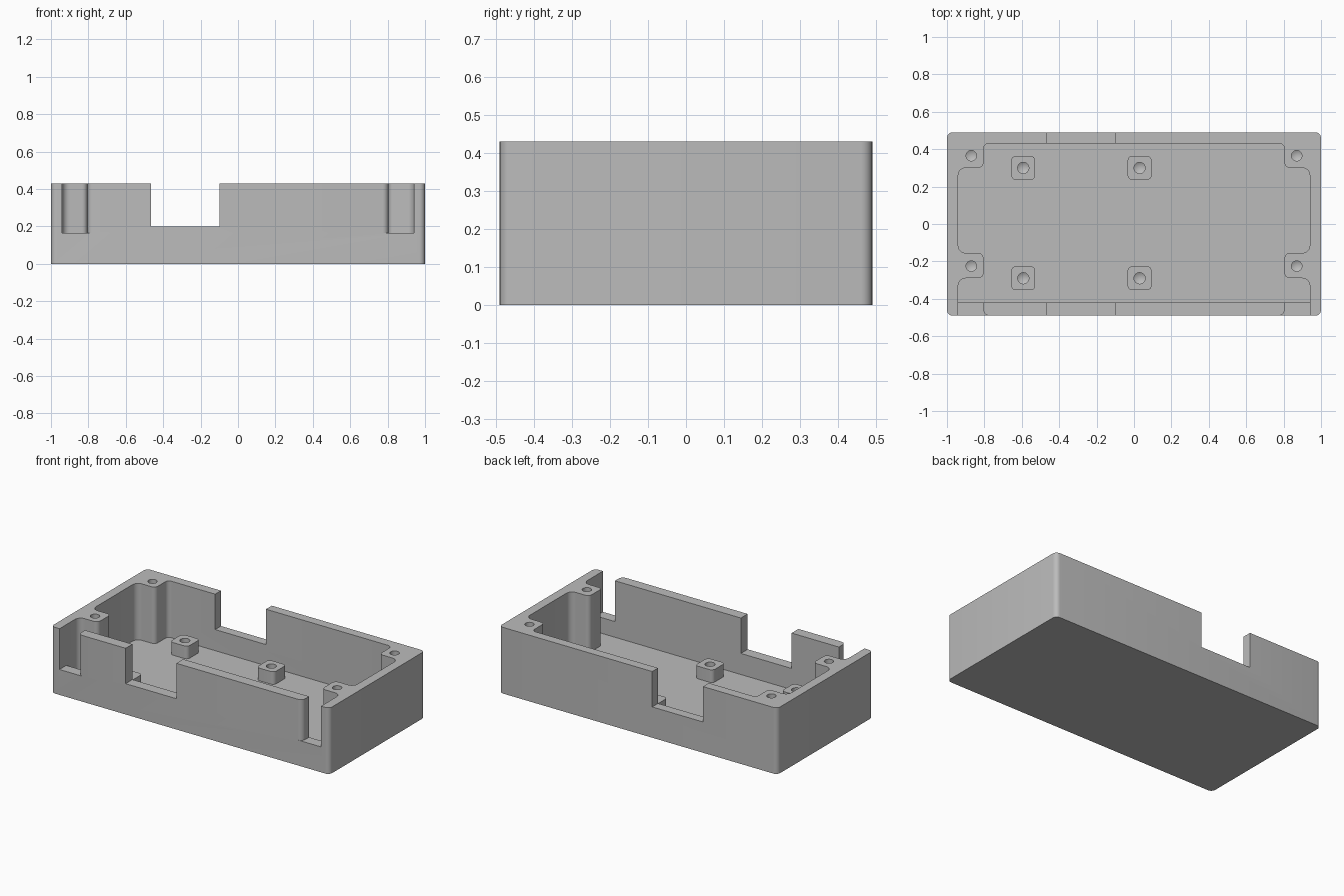
import bpy, bmesh, math
from mathutils import Vector

if "Cube" in bpy.data.objects:
    bpy.data.objects.remove(bpy.data.objects["Cube"])

grey = bpy.data.materials.new("plain grey")
grey.diffuse_color = (0.5, 0.5, 0.5, 1)
grey.use_nodes = True
grey.node_tree.nodes["Principled BSDF"].inputs["Base Color"].default_value = grey.diffuse_color


def fillet(points, steps=6):
    """Round the corners of an outline given as (x, y, radius)."""
    out = []
    for i, (x, y, r) in enumerate(points):
        p = Vector((x, y))
        if r == 0:
            out.append(p)
            continue
        a = (Vector(points[i - 1][:2]) - p).normalized()
        b = (Vector(points[(i + 1) % len(points)][:2]) - p).normalized()
        centre = p + (a + b) * r          # all corners are square
        for k in range(steps + 1):
            t = k / steps * math.pi / 2
            out.append(centre - b * r * math.cos(t) - a * r * math.sin(t))
    return out


def prism(name, outline, z0, z1):
    bm = bmesh.new()
    face = bm.faces.new([bm.verts.new((p[0], p[1], z0)) for p in outline])
    ext = bmesh.ops.extrude_face_region(bm, geom=[face])
    verts = [v for v in ext["geom"] if isinstance(v, bmesh.types.BMVert)]
    bmesh.ops.translate(bm, verts=verts, vec=(0, 0, z1 - z0))
    return finish(name, bm)


def finish(name, bm):
    bmesh.ops.recalc_face_normals(bm, faces=bm.faces)
    mesh = bpy.data.meshes.new(name)
    bm.to_mesh(mesh)
    bm.free()
    mesh.materials.append(grey)
    obj = bpy.data.objects.new(name, mesh)
    bpy.context.collection.objects.link(obj)
    return obj


def box(x0, x1, y0, y1, r=0):
    return fillet([(x0, y0, r), (x1, y0, r), (x1, y1, r), (x0, y1, r)])


def drill(x, y, r, top, depth, tip):
    """Round cutter with a conical tip."""
    bm = bmesh.new()
    n = 24
    rings = [[bm.verts.new((x + r * math.cos(k * math.tau / n),
                            y + r * math.sin(k * math.tau / n), z))
              for k in range(n)] for z in (top + 0.05, top - depth)]
    point = bm.verts.new((x, y, top - depth - tip))
    bm.faces.new(rings[0])
    for k in range(n):
        j = (k + 1) % n
        bm.faces.new((rings[0][k], rings[0][j], rings[1][j], rings[1][k]))
        bm.faces.new((rings[1][k], rings[1][j], point))
    return finish("drill_cutter", bm)


def cut(obj, cutter):
    cutter.hide_render = True
    mod = obj.modifiers.new("cut", "BOOLEAN")
    mod.operation, mod.solver, mod.object = "DIFFERENCE", "EXACT", cutter
    bpy.context.view_layer.objects.active = obj
    bpy.ops.object.modifier_apply(modifier=mod.name)
    bpy.data.objects.remove(cutter)


def smooth(obj):
    bpy.ops.object.select_all(action="DESELECT")
    obj.select_set(True)
    bpy.context.view_layer.objects.active = obj
    bpy.ops.object.shade_smooth_by_angle(angle=math.radians(35))


TOP, FLOOR = 0.43, 0.063

# Outer block of the tray
tray = prism("tray", box(-1, 1, -0.49, 0.49, 0.03), 0, TOP)

# Cavity, leaving the four screw posts at the sides
half = [(0.94, -0.42, 0), (0.94, -0.29, 0.04), (0.805, -0.29, 0.028),
        (0.805, -0.155, 0.028), (0.94, -0.155, 0.04), (0.94, 0.30, 0.04),
        (0.805, 0.30, 0.028), (0.805, 0.43, 0.028)]
cavity = half + [(-x, y, r) for x, y, r in reversed(half)]
cut(tray, prism("cavity_cutter", fillet(cavity), FLOOR, 0.6))

# Slots at both ends of the front wall, with rounded wall ends
for s in (-1, 1):
    slot = [(0.94, -0.6, 0), (0.94, -0.40, 0), (0.805, -0.40, 0),
            (0.805, -0.4901, 0.032), (0.7, -0.4901, 0), (0.7, -0.6, 0)]
    slot = fillet([(s * x, y, r) for x, y, r in slot])
    cut(tray, prism("slot_cutter", slot, 0.165, 0.6))

# Notch through the front and back walls
cut(tray, prism("notch_cutter", box(-0.465, -0.10, -0.6, 0.6), 0.2, 0.6))

# Screw holes in the posts
for x in (-0.87, 0.87):
    for y in (-0.225, 0.365):
        cut(tray, drill(x, y, 0.028, TOP, 0.2, 0.015))
smooth(tray)

# Standoffs on the floor, each with a drilled hole
for x in (-0.592, 0.03):
    for y in (-0.29, 0.30):
        post = prism("standoff", box(x - 0.064, x + 0.064, y - 0.064, y + 0.064, 0.025),
                     FLOOR - 0.005, 0.145)
        cut(post, drill(x, y, 0.03, 0.145, 0.045, 0.018))
        smooth(post)
